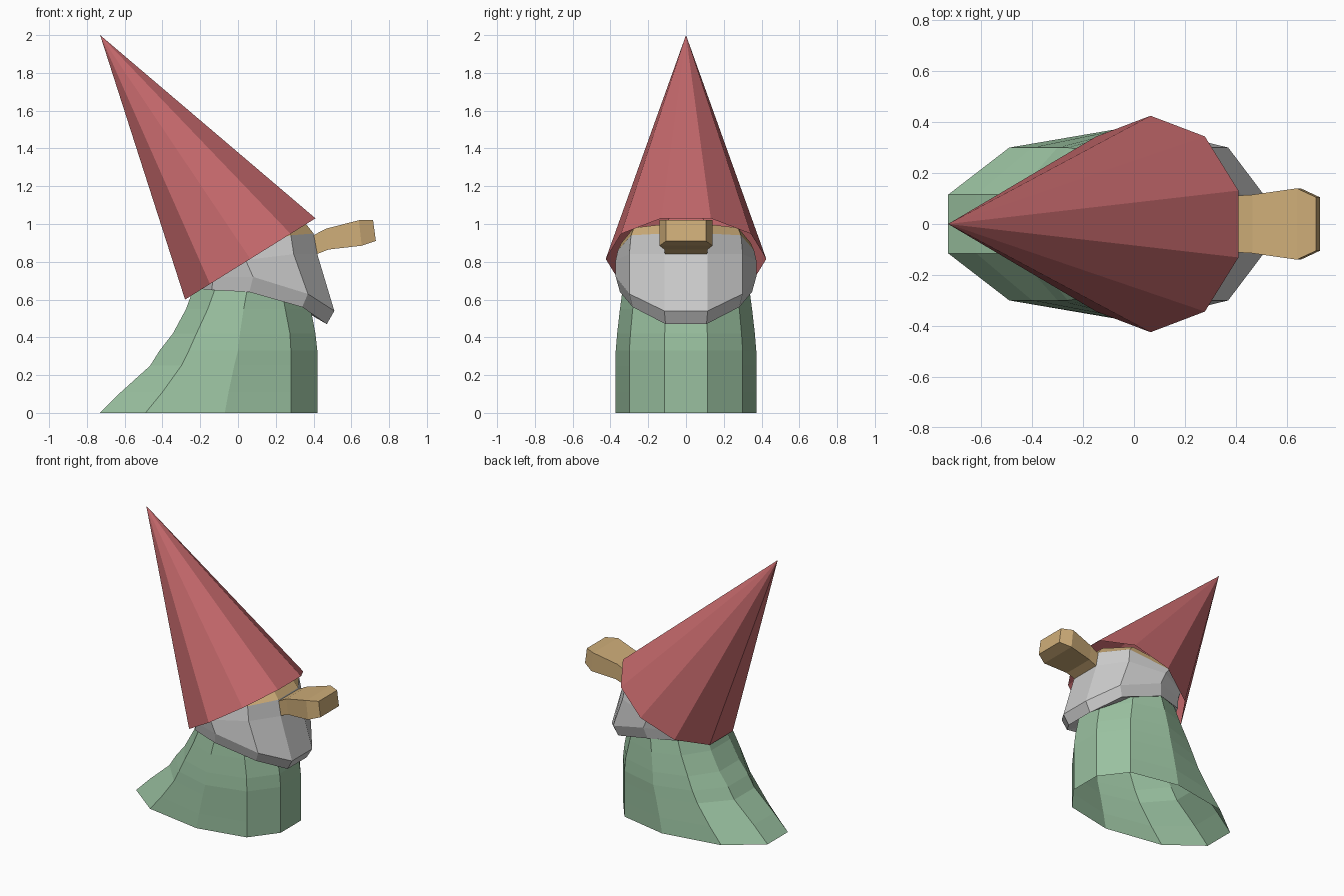
import bpy, bmesh, math

if "Cube" in bpy.data.objects:
    bpy.data.objects.remove(bpy.data.objects["Cube"])


def make_object(name, bm, color=None):
    bmesh.ops.recalc_face_normals(bm, faces=bm.faces)
    mesh = bpy.data.meshes.new(name)
    bm.to_mesh(mesh)
    bm.free()
    ob = bpy.data.objects.new(name, mesh)
    bpy.context.collection.objects.link(ob)
    if color:
        mat = bpy.data.materials.new(name + "_colour")
        mat.diffuse_color = (*color, 1)
        mat.use_nodes = True
        mat.node_tree.nodes["Principled BSDF"].inputs["Base Color"].default_value = mat.diffuse_color
        mesh.materials.append(mat)
    return ob


def loft(name, rings, color=None, cap_start=False, cap_end=False):
    """Skin closed rings of (x, y, z) points."""
    bm = bmesh.new()
    loops = [[bm.verts.new(p) for p in ring] for ring in rings]
    for a, b in zip(loops, loops[1:]):
        n = len(a)
        for i in range(n):
            j = (i + 1) % n
            bm.faces.new((a[i], a[j], b[j], b[i]))
    if cap_start:
        bm.faces.new(loops[0])
    if cap_end:
        bm.faces.new(loops[-1])
    return make_object(name, bm, color)


HALF_Y = (0.115, 0.30, 0.372, 0.30, 0.115)


def ring10(xs, zs, s=1.0):
    """Ten-sided ring: five points nose-to-tail, mirrored across y."""
    if not isinstance(zs, tuple):
        zs = (zs,) * 5
    half = [(x, y * s, z) for x, y, z in zip(xs, HALF_Y, zs)]
    return half + [(x, -y, z) for x, y, z in reversed(half)]


RED, GREEN, SKIN = (0.56, 0.14, 0.15), (0.32, 0.53, 0.35), (0.62, 0.42, 0.19)

# Robe with flared train, open underneath
loft("robe", [
    ring10((0.42, 0.28, -0.07, -0.49, -0.73), 0.0),
    ring10((0.42, 0.28, -0.05, -0.40, -0.62), 0.11),
    ring10((0.42, 0.28, -0.02, -0.30, -0.465), 0.25),
    ring10((0.42, 0.28, 0.00, -0.26, -0.415), 0.33),
    ring10((0.41, 0.275, 0.01, -0.22, -0.345), 0.42, 0.98),
    ring10((0.385, 0.25, 0.03, -0.16, -0.275), 0.55, 0.94),
    ring10((0.34, 0.23, 0.05, -0.12, -0.235), 0.66, 0.90),
], GREEN)

# Beard wrapping the head
beard_top = ring10((0.40, 0.28, 0.0, -0.17, -0.24), (0.95, 0.94, 0.86, 0.82, 0.80), 0.97)
loft("beard", [
    beard_top,
    ring10((0.42, 0.295, 0.04, -0.15, -0.23), (0.84, 0.84, 0.81, 0.77, 0.74)),
    ring10((0.51, 0.37, 0.08, -0.13, -0.235), (0.54, 0.63, 0.72, 0.72, 0.70)),
    ring10((0.47, 0.34, 0.06, -0.14, -0.235), (0.47, 0.56, 0.64, 0.65, 0.66), 0.94),
    ring10((0.35, 0.23, 0.04, -0.12, -0.21), (0.58, 0.61, 0.66, 0.68, 0.68), 0.85),
])

# Face showing between beard and hat
loft("face", [
    beard_top,
    ring10((0.36, 0.24, 0.0, -0.15, -0.21), (1.0, 0.98, 0.90, 0.86, 0.84), 0.92),
], SKIN, cap_end=True)

# Nose: four-sided sections (bottom x, z, top x, z, half width)
nose = [(0.39, 0.83, 0.38, 0.93, 0.11), (0.48, 0.865, 0.465, 0.975, 0.115),
        (0.655, 0.885, 0.64, 1.02, 0.14), (0.73, 0.91, 0.715, 1.02, 0.105)]
loft("nose", [[(bx, -w, bz), (bx, w, bz), (tx, w, tz), (tx, -w, tz)]
              for bx, bz, tx, tz, w in nose], SKIN, True, True)

# Pointed hat: ten-sided leaning cone, open at the brim
bm = bmesh.new()
tip = bm.verts.new((-0.73, 0, 2.0))
brim = []
for i in range(10):
    a = math.radians(18 + 36 * i)
    brim.append(bm.verts.new((0.065 + 0.363 * math.cos(a), 0.425 * math.sin(a),
                              0.815 + 0.226 * math.cos(a))))
for i in range(10):
    bm.faces.new((brim[i], brim[(i + 1) % 10], tip))
make_object("hat", bm, RED)
